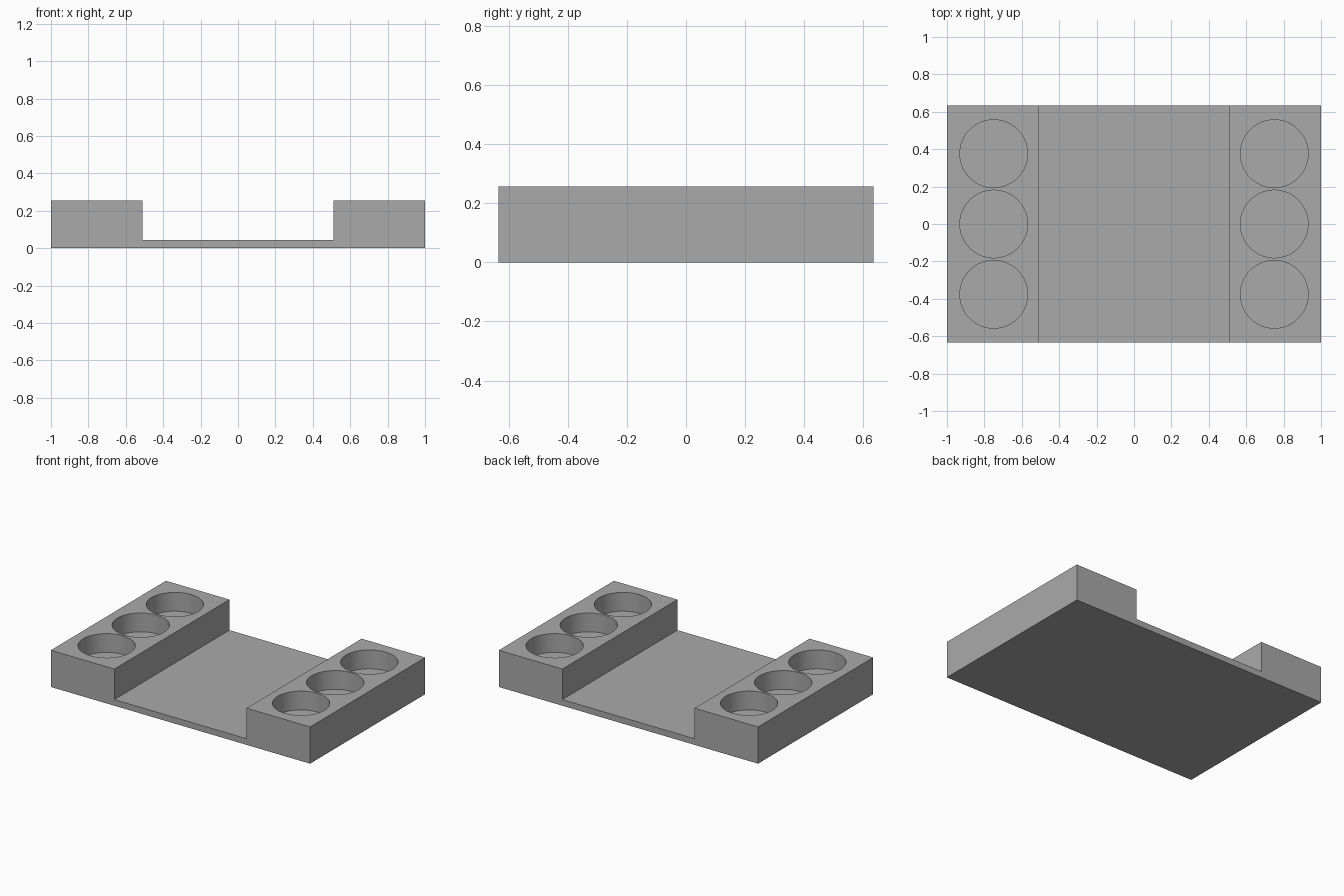
import bpy, bmesh

if "Cube" in bpy.data.objects:
    bpy.data.objects.remove(bpy.data.objects["Cube"], do_unlink=True)

HALF_Y, TOP, BASE, INNER = 0.634, 0.256, 0.043, 0.51
POCKET_X, POCKET_STEP, POCKET_R, POCKET_FLOOR = 0.75, 0.376, 0.181, 0.125

grey = bpy.data.materials.new("plain_grey")
grey.use_nodes = True
color = (0.4, 0.4, 0.4, 1)
grey.diffuse_color = color
grey.node_tree.nodes["Principled BSDF"].inputs["Base Color"].default_value = color


def add_object(name, bm):
    bmesh.ops.recalc_face_normals(bm, faces=bm.faces)
    mesh = bpy.data.meshes.new(name)
    bm.to_mesh(mesh)
    bm.free()
    mesh.materials.append(grey)
    obj = bpy.data.objects.new(name, mesh)
    bpy.context.collection.objects.link(obj)
    return obj


# Tray body: a channel profile extruded from front to back
right_half = [(1, 0), (1, TOP), (INNER, TOP), (INNER, BASE)]
profile = right_half + [(-x, z) for x, z in reversed(right_half)]
bm = bmesh.new()
face = bm.faces.new([bm.verts.new((x, -HALF_Y, z)) for x, z in profile])
extruded = bmesh.ops.extrude_face_region(bm, geom=[face])["geom"]
moved = [v for v in extruded if isinstance(v, bmesh.types.BMVert)]
bmesh.ops.translate(bm, verts=moved, vec=(0, 2 * HALF_Y, 0))
tray = add_object("tray_body", bm)

# Round pockets: three in each raised side block
bm = bmesh.new()
for side in (-1, 1):
    for row in (-1, 0, 1):
        made = bmesh.ops.create_cone(bm, cap_ends=True, segments=64, radius1=POCKET_R,
                                     radius2=POCKET_R, depth=0.4)
        bmesh.ops.translate(bm, verts=made["verts"],
                            vec=(side * POCKET_X, row * POCKET_STEP, POCKET_FLOOR + 0.2))
cutter = add_object("pocket_cutter", bm)

# Cut the pockets and smooth their round walls
cut = tray.modifiers.new("pockets", "BOOLEAN")
cut.operation = "DIFFERENCE"
cut.solver = "EXACT"
cut.object = cutter
bpy.ops.object.select_all(action="DESELECT")
bpy.context.view_layer.objects.active = tray
tray.select_set(True)
bpy.ops.object.modifier_apply(modifier=cut.name)
bpy.data.objects.remove(cutter, do_unlink=True)
bpy.ops.object.shade_smooth_by_angle(angle=0.5)
